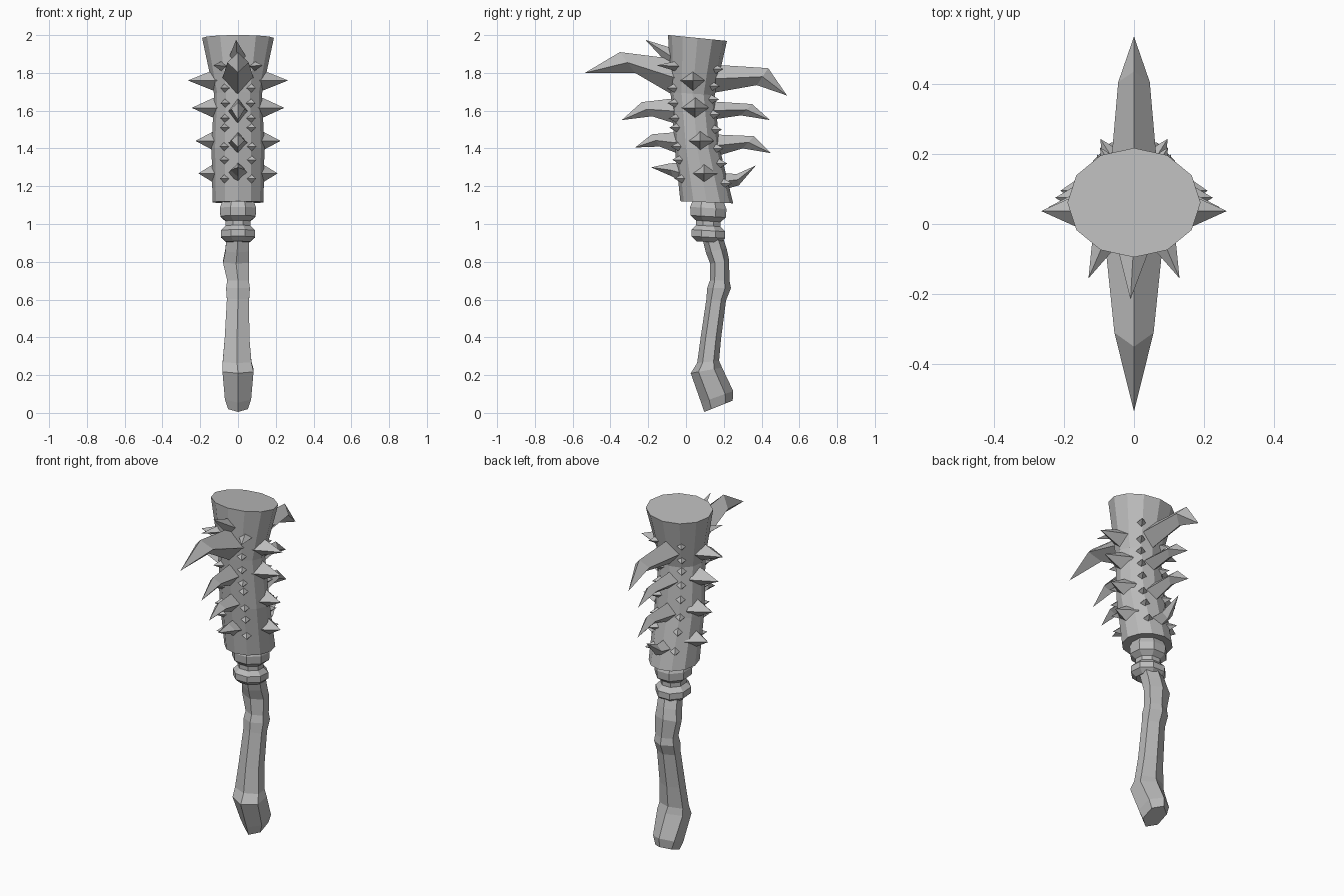
import bpy, bmesh, math
from mathutils import Vector

cube = bpy.data.objects.get("Cube")
if cube:
    bpy.data.objects.remove(cube)

GREY = bpy.data.materials.new("plain grey")
GREY.use_nodes = True
GREY.diffuse_color = (0.5, 0.5, 0.5, 1)
GREY.node_tree.nodes["Principled BSDF"].inputs["Base Color"].default_value = (0.5, 0.5, 0.5, 1)


def finish(name, bm):
    bmesh.ops.recalc_face_normals(bm, faces=bm.faces)
    mesh = bpy.data.meshes.new(name)
    bm.to_mesh(mesh)
    bm.free()
    mesh.materials.append(GREY)
    obj = bpy.data.objects.new(name, mesh)
    bpy.context.collection.objects.link(obj)
    return obj


def loft(name, sections, tip=None):
    """Skin a stack of equal rings; close with a cap or a pointed tip."""
    bm = bmesh.new()
    rings = [[bm.verts.new(p) for p in s] for s in sections]
    n = len(rings[0])
    for a, b in zip(rings, rings[1:]):
        for i in range(n):
            j = (i + 1) % n
            bm.faces.new((a[i], a[j], b[j], b[i]))
    bm.faces.new(rings[0])
    if tip:
        t = bm.verts.new(tip)
        for i in range(n):
            bm.faces.new((rings[-1][i], rings[-1][(i + 1) % n], t))
    else:
        bm.faces.new(rings[-1])
    return finish(name, bm)


def ring(n, z, yc, rx, ry, slope=0.0, xc=0.0, phase=0.0):
    """Tilted elliptical ring, starting at the front."""
    pts = []
    for i in range(n):
        a = 2 * math.pi * i / n + phase
        y = -ry * math.cos(a)
        pts.append((xc + rx * math.sin(a), yc + y, z + slope * y))
    return pts


def spike(name, base, tip, radius, height=None):
    """Four-sided pyramid with its corners up, down and to the sides."""
    base, tip = Vector(base), Vector(tip)
    d = (tip - base).normalized()
    side = d.cross(Vector((0, 0, 1))).normalized()
    up = side.cross(d)
    h = height or radius
    loft(name, [[base + up * h, base + side * radius, base - up * h, base - side * radius]], tip)


# Club head: z, centre y, half width, half depth, slope
HEAD = [(1.115, 0.11, 0.135, 0.14, -0.04),
        (1.4, 0.06, 0.14, 0.12, -0.05),
        (1.69, 0.035, 0.127, 0.117, -0.07),
        (1.985, 0.061, 0.19, 0.156, -0.1)]
loft("club_head", [ring(12, *row) for row in HEAD])


def head_point(z, angle):
    """Point on the head surface; angle 0 is the front."""
    for lo, hi in zip(HEAD, HEAD[1:]):
        if z <= hi[0]:
            break
    t = (z - lo[0]) / (hi[0] - lo[0])
    yc, rx, ry = (lo[k] + t * (hi[k] - lo[k]) for k in (1, 2, 3))
    return Vector((rx * math.sin(angle), yc - ry * math.cos(angle), z))


# Collar under the head: z, half width
COLLAR = [(0.905, 0.065), (0.93, 0.093), (0.965, 0.093), (0.99, 0.068),
          (1.015, 0.068), (1.04, 0.097), (1.085, 0.1), (1.12, 0.085)]
loft("collar", [ring(8, z, 0.118, r * 1.04, r * 1.04, -0.06, 0, math.pi / 8) for z, r in COLLAR])

# Bent grip: z, centre y, half width, half depth, slope, centre x
GRIP = [(0.035, 0.172, 0.06, 0.075, 0.4, 0),
        (0.085, 0.165, 0.08, 0.085, 0.36, 0),
        (0.225, 0.108, 0.095, 0.083, 0.18, 0),
        (0.27, 0.117, 0.088, 0.058, 0.1, -0.005),
        (0.40, 0.132, 0.075, 0.054, -0.05, -0.005),
        (0.60, 0.16, 0.068, 0.052, -0.08, 0),
        (0.66, 0.175, 0.073, 0.063, 0, 0),
        (0.70, 0.178, 0.066, 0.052, 0, 0),
        (0.80, 0.178, 0.08, 0.05, 0.2, -0.01),
        (0.86, 0.16, 0.072, 0.055, 0.2, -0.005),
        (0.93, 0.14, 0.07, 0.055, 0, 0)]
loft("grip", [ring(6, *row) for row in GRIP])


def horn(name, root, bend, tip):
    """Curved horn; root and bend are (y, top z, bottom y, bottom z, half width)."""
    def kite(y1, z1, y2, z2, w):
        ym, zm = (y1 + y2) / 2, (z1 + z2) / 2
        return [(0, y1, z1), (w, ym, zm), (0, y2, z2), (-w, ym, zm)]
    loft(name, [kite(*root), kite(*bend)], (0, *tip))


# Front horns, largest at the top
horn("front_horn_1", (-0.03, 1.87, -0.03, 1.66, 0.085), (-0.35, 1.91, -0.27, 1.80, 0.056), (-0.535, 1.80))
horn("front_horn_2", (-0.02, 1.67, -0.02, 1.52, 0.055), (-0.235, 1.645, -0.18, 1.57, 0.035), (-0.34, 1.55))
horn("front_horn_3", (-0.01, 1.49, -0.01, 1.36, 0.055), (-0.18, 1.475, -0.14, 1.41, 0.035), (-0.27, 1.405))
horn("front_horn_4", (0.01, 1.33, 0.01, 1.19, 0.055), (-0.09, 1.32, -0.07, 1.25, 0.04), (-0.185, 1.30))

# Back horns
horn("back_horn_1", (0.12, 1.845, 0.12, 1.69, 0.07), (0.435, 1.825, 0.375, 1.735, 0.045), (0.535, 1.68))
horn("back_horn_2", (0.12, 1.65, 0.12, 1.55, 0.055), (0.35, 1.635, 0.29, 1.575, 0.033), (0.445, 1.55))
horn("back_horn_3", (0.13, 1.475, 0.13, 1.35, 0.055), (0.36, 1.465, 0.30, 1.40, 0.033), (0.45, 1.375))
horn("back_horn_4", (0.16, 1.27, 0.16, 1.17, 0.055), (0.27, 1.265, 0.28, 1.205, 0.035), (0.37, 1.31))

# Small crest spikes above the front horn
spike("crest_spike", (0, -0.04, 1.865), (-0.01, -0.215, 1.975), 0.055)

FRONT_STUDS = (1.72, 1.64, 1.56, 1.51, 1.41, 1.34, 1.24)
BACK_STUDS = (1.82, 1.73, 1.66, 1.58, 1.5, 1.4, 1.32, 1.215)
SIDE_SPIKES = ((1.76, 0.037, 0.265), (1.615, 0.048, 0.245),
               (1.44, 0.075, 0.225), (1.268, 0.095, 0.21))

for side, label in ((1, "left"), (-1, "right")):
    spike(label + "_crest_spike", (side * 0.08, -0.04, 1.835), (side * 0.13, -0.155, 1.84), 0.04, 0.03)
    # Large pyramids down each flank
    for i, (z, y, x) in enumerate(SIDE_SPIKES):
        spike(f"{label}_side_spike_{i + 1}", (side * 0.105, y, z), (side * x, y, z), 0.072, 0.064)
    # Rows of studs beside the horns
    for row, heights, angle in (("front", FRONT_STUDS, 32), ("back", BACK_STUDS, 148)):
        a = side * math.radians(angle)
        out = Vector((math.sin(a), -math.cos(a), 0))
        for i, z in enumerate(heights):
            p = head_point(z, a)
            spike(f"{label}_{row}_stud_{i + 1}", p - out * 0.012, p + out * 0.045, 0.028)
